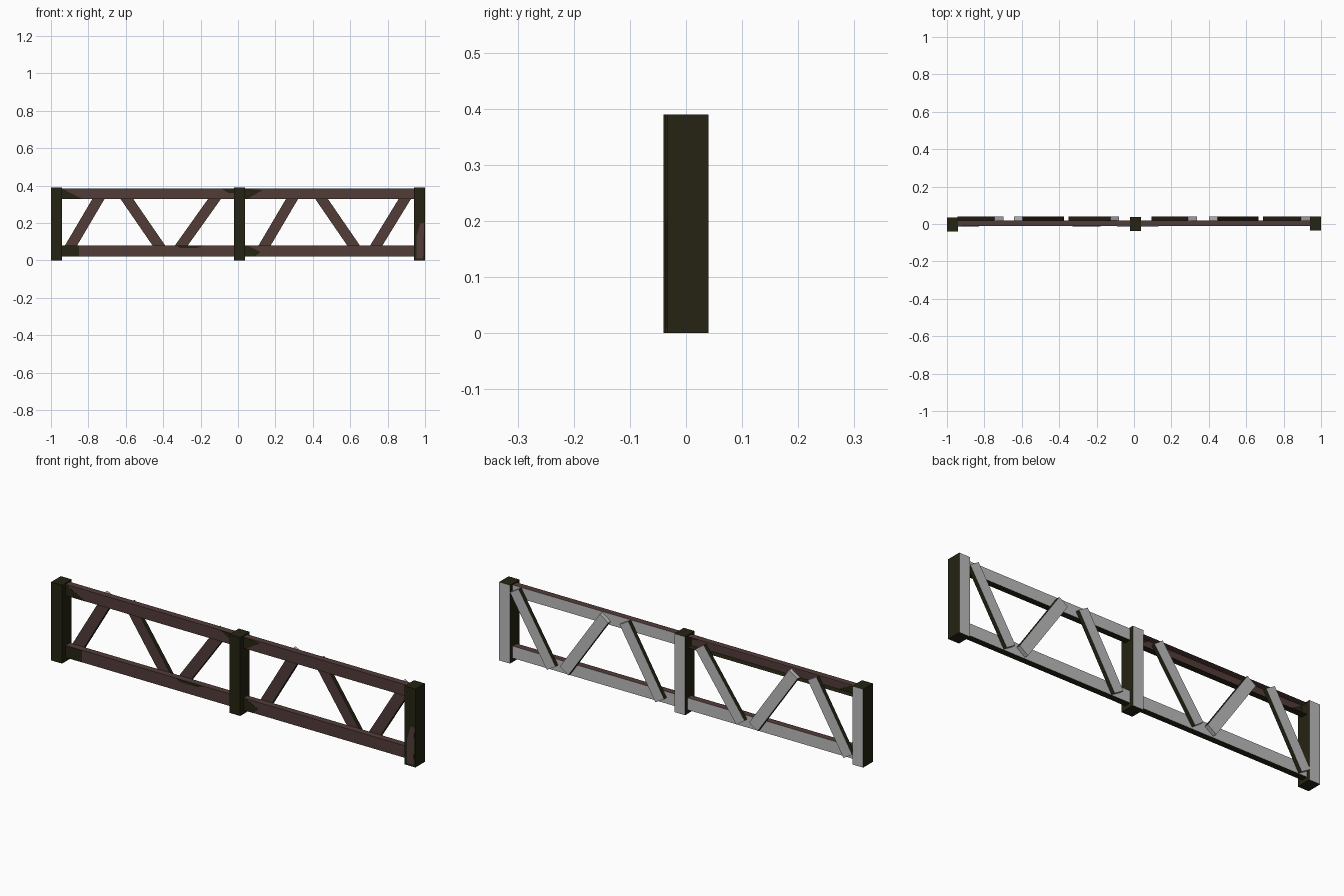
import bpy, bmesh, math
from mathutils import Vector

if "Cube" in bpy.data.objects:
    bpy.data.objects.remove(bpy.data.objects["Cube"])


def material(name, rgb):
    m = bpy.data.materials.new(name)
    m.diffuse_color = (*rgb, 1)
    m.use_nodes = True
    m.node_tree.nodes["Principled BSDF"].inputs["Base Color"].default_value = m.diffuse_color
    return m


MATS = [material("rust_brown", (0.085, 0.045, 0.040)),
        material("dark_olive", (0.018, 0.017, 0.006)),
        material("bare_grey", (0.50, 0.50, 0.50))]
BROWN, DARK, GREY = 0, 1, 2


def prism(name, pts, y0, y1, rule, open_back=False):
    """Extrude an x-z outline from y0 to y1; rule(normal) picks the colour."""
    bm = bmesh.new()
    face = bm.faces.new([bm.verts.new((x, y0, z)) for x, z in pts])
    ext = bmesh.ops.extrude_face_region(bm, geom=[face])
    for v in ext["geom"]:
        if isinstance(v, bmesh.types.BMVert):
            v.co.y = y1
    if face.is_valid is False or len(bm.faces) == len(pts) + 1:
        bm.faces.new([v for v in sorted((v for v in bm.verts if abs(v.co.y - y0) < 1e-6),
                                        key=lambda v: v.index)])
    bmesh.ops.recalc_face_normals(bm, faces=bm.faces)
    bm.normal_update()
    for f in bm.faces:
        f.material_index = rule(f.normal)
    if open_back:
        back = [f for f in bm.faces if f.normal.y > 0.9]
        bmesh.ops.delete(bm, geom=back, context='FACES_ONLY')
    me = bpy.data.meshes.new(name)
    bm.to_mesh(me)
    bm.free()
    for m in MATS:
        me.materials.append(m)
    ob = bpy.data.objects.new(name, me)
    bpy.context.collection.objects.link(ob)
    return ob


def rect(x0, x1, z0, z1):
    return [(x0, z0), (x1, z0), (x1, z1), (x0, z1)]


# Upright posts: dark all round, bare grey back
def post_rule(n):
    return GREY if n.y > 0.9 else DARK


for name, x0, x1, y0, y1 in (("left_post", -1, -0.94, -0.04, 0.036),
                             ("middle_post", -0.022, 0.038, -0.037, 0.038),
                             ("right_post", 0.94, 1, -0.034, 0.04)):
    prism(name, rect(x0, x1, 0, 0.39), y0, y1, post_rule)


# Horizontal rails: brown front and top, dark underside, grey back
def rail_rule(n):
    return GREY if n.y > 0.9 else DARK if n.z < -0.9 else BROWN


for side, x0, x1 in (("left", -0.95, -0.01), ("right", 0.03, 0.95)):
    prism(side + "_bottom_rail", rect(x0, x1, 0.02, 0.08), -0.012, 0.02, rail_rule)
    # the left top rail has an open back
    prism(side + "_top_rail", rect(x0, x1, 0.328, 0.384), -0.012, 0.02, rail_rule,
          open_back=(side == "left"))


# Diagonal braces on the back: brown front, grey back and ends, dark long sides
def brace(i, cx, deg, length=0.388, width=0.056):
    a = math.radians(deg)
    d = Vector((math.cos(a), math.sin(a)))
    s = Vector((-d.y, d.x))
    c = Vector((cx, 0.203))
    pts = [c + d * (length / 2 * u) + s * (width / 2 * w)
           for u, w in ((-1, -1), (1, -1), (1, 1), (-1, 1))]

    def rule(n):
        if n.y < -0.9:
            return BROWN
        if n.y > 0.9 or abs(n.x * d.x + n.z * d.y) > 0.9:
            return GREY
        return DARK

    prism("brace_%d" % i, [tuple(p) for p in pts], 0.02, 0.04, rule)


for i, (cx, deg) in enumerate(((-0.82, 59.5), (-0.508, 124.5), (-0.215, 54.5),
                               (0.215, 59.5), (0.533, 124.5), (0.815, 58.5))):
    brace(i + 1, cx, deg)

# Worn dark patches on rail fronts, and a rusty patch on the right post
PATCHES = [
    ("top_left_stain", [(-0.94, 0.328), (-0.83, 0.328), (-0.88, 0.352), (-0.94, 0.384)], -0.012, DARK),
    ("bottom_left_stain", rect(-0.94, -0.85, 0.02, 0.08), -0.012, DARK),
    ("bottom_mid_stain", [(-0.33, 0.08), (-0.31, 0.066), (-0.22, 0.066), (-0.18, 0.08)], -0.012, DARK),
    ("top_mid_stain", [(-0.09, 0.384), (-0.05, 0.36), (-0.02, 0.36), (-0.02, 0.384)], -0.012, DARK),
    ("top_right_stain", [(0.038, 0.328), (0.05, 0.328), (0.13, 0.376), (0.038, 0.384)], -0.012, DARK),
    ("bottom_right_stain", [(0.038, 0.02), (0.09, 0.02), (0.12, 0.045), (0.05, 0.08), (0.038, 0.08)],
     -0.012, DARK),
    ("post_rust", [(0.955, 0.01), (0.99, 0.01), (0.995, 0.2), (0.975, 0.2), (0.955, 0.13)], -0.034, BROWN),
]
for name, pts, y, col in PATCHES:
    prism(name, pts, y - 0.001, y + 0.001, lambda n, c=col: c)
